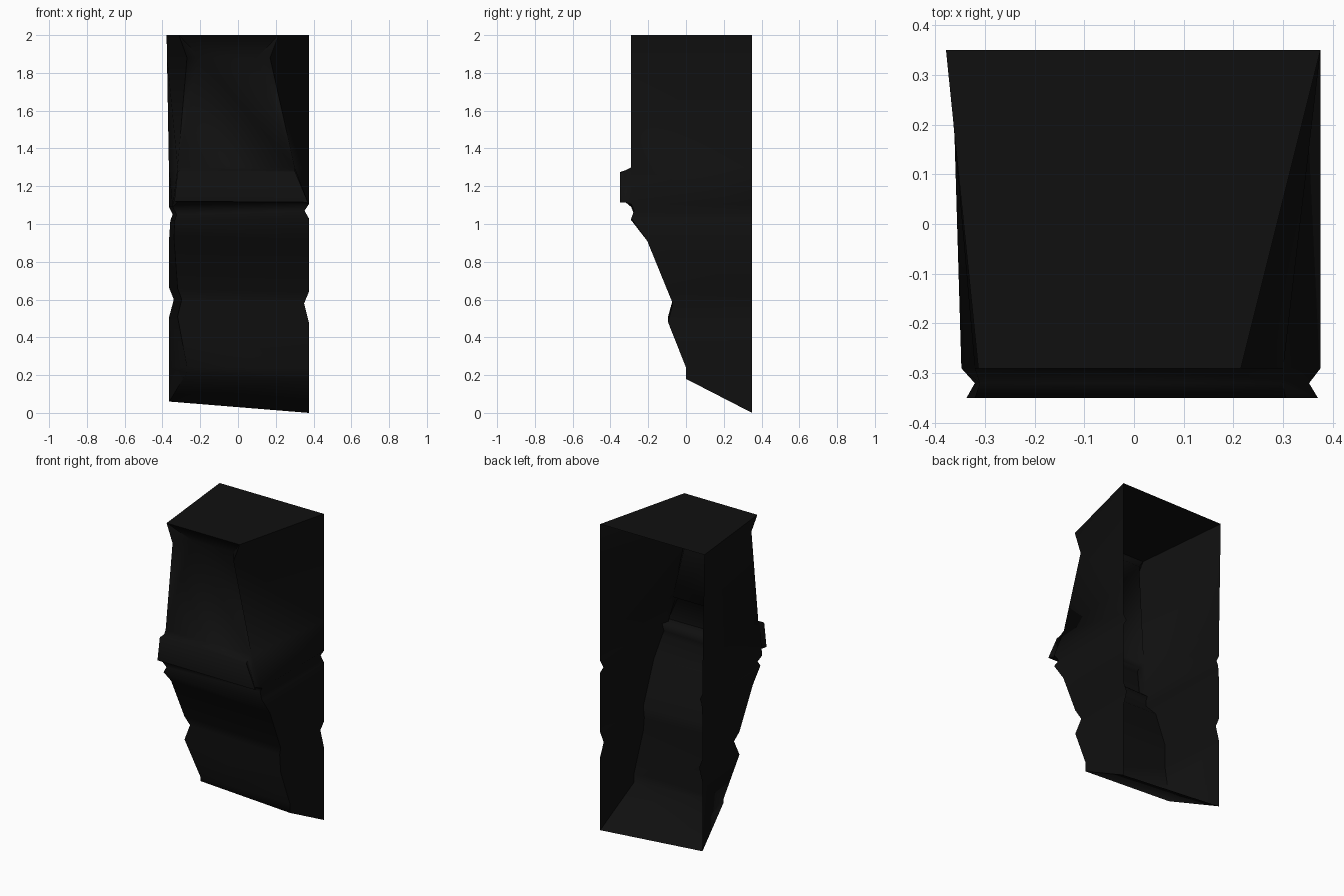
import bpy, bmesh, math

if "Cube" in bpy.data.objects:
    bpy.data.objects.remove(bpy.data.objects["Cube"])

# near-black paint
dark = bpy.data.materials.new("dark_paint")
dark.diffuse_color = (0.005, 0.005, 0.005, 1)
dark.use_nodes = True
dark.node_tree.nodes["Principled BSDF"].inputs["Base Color"].default_value = dark.diffuse_color


def finish(name, bm):
    bmesh.ops.recalc_face_normals(bm, faces=bm.faces)
    mesh = bpy.data.meshes.new(name)
    bm.to_mesh(mesh)
    bm.free()
    obj = bpy.data.objects.new(name, mesh)
    bpy.context.collection.objects.link(obj)
    mesh.materials.append(dark)
    bpy.ops.object.select_all(action='DESELECT')
    bpy.context.view_layer.objects.active = obj
    obj.select_set(True)
    bpy.ops.object.shade_smooth_by_angle(angle=math.radians(75))
    return obj


# U-shaped sections, top to bottom:
# z left, z right, front y, back-left x, front-left x, front-right x, back-right x
sections = [
    (2.00, 2.00, -0.29, -0.378, -0.313, 0.215, 0.375),
    (1.88, 1.88, -0.29, -0.376, -0.270, 0.170, 0.375),
    (1.30, 1.30, -0.29, -0.366, -0.320, 0.300, 0.375),
    (1.09, 1.105, -0.29, -0.365, -0.347, 0.375, 0.375),
    (1.05, 1.07, -0.275, -0.346, -0.325, 0.352, 0.352),
    (1.02, 1.03, -0.29, -0.358, -0.335, 0.375, 0.375),
    (0.93, 0.91, -0.205, -0.364, -0.340, 0.375, 0.375),
    (0.66, 0.64, -0.095, -0.364, -0.320, 0.375, 0.375),
    (0.60, 0.58, -0.07, -0.340, -0.298, 0.350, 0.350),
    (0.51, 0.48, -0.095, -0.364, -0.320, 0.375, 0.375),
    (0.24, 0.24, 0.0, -0.364, -0.270, 0.375, 0.375),
]
BACK = 0.35

# open-backed shell
bm = bmesh.new()
rings = []
for zl, zr, y, bl, fl, fr, br in sections:
    pts = [(bl, BACK, zl), (fl, y, zl), (fr, y, zr), (br, BACK, zr)]
    rings.append([bm.verts.new(p) for p in pts])
foot = [(-0.364, BACK, 0.06), (-0.27, 0, 0.215), (0.375, 0, 0.18), (0.375, BACK, 0)]
rings.append([bm.verts.new(p) for p in foot])

for i, (a, b) in enumerate(zip(rings, rings[1:])):
    for k in range(3):
        if k == 1 and i in (0, 1, 2):   # left open for the slot, panel and trim
            continue
        bm.faces.new((a[k], b[k], b[k + 1], a[k + 1]))
bm.faces.new(rings[0])
bm.faces.new(rings[-1])

# recessed panel leaning back under the top edge, with its side cheeks
inner_l = bm.verts.new((-0.20, -0.19, 1.88))
inner_r = bm.verts.new((0.10, -0.19, 1.88))
top_l, top_r = rings[0][1:3]
low_l, low_r = rings[1][1:3]
sill_l, sill_r = rings[2][1:3]
bm.faces.new((top_l, inner_l, inner_r, top_r))
bm.faces.new((inner_l, sill_l, sill_r, inner_r))
bm.faces.new((top_l, low_l, inner_l))
bm.faces.new((top_r, inner_r, low_r))
bm.faces.new((low_l, sill_l, inner_l))
bm.faces.new((low_r, inner_r, sill_r))

# hollow trim band standing proud of the front, pinched at its root
base = [rings[2][1], rings[2][2], rings[3][2], rings[3][1]]
pinch = [bm.verts.new(p) for p in [(-0.31, -0.32, 1.285), (0.298, -0.32, 1.285),
                                   (0.352, -0.32, 1.115), (-0.32, -0.32, 1.115)]]
outer = [bm.verts.new(p) for p in [(-0.32, -0.35, 1.275), (0.305, -0.35, 1.27),
                                   (0.37, -0.35, 1.115), (-0.337, -0.35, 1.12)]]
bm.faces.new(outer)
for a, b in ((base, pinch), (pinch, outer)):
    for k in range(4):
        n = (k + 1) % 4
        bm.faces.new((a[k], a[n], b[n], b[k]))

finish("casing_shell", bm)
